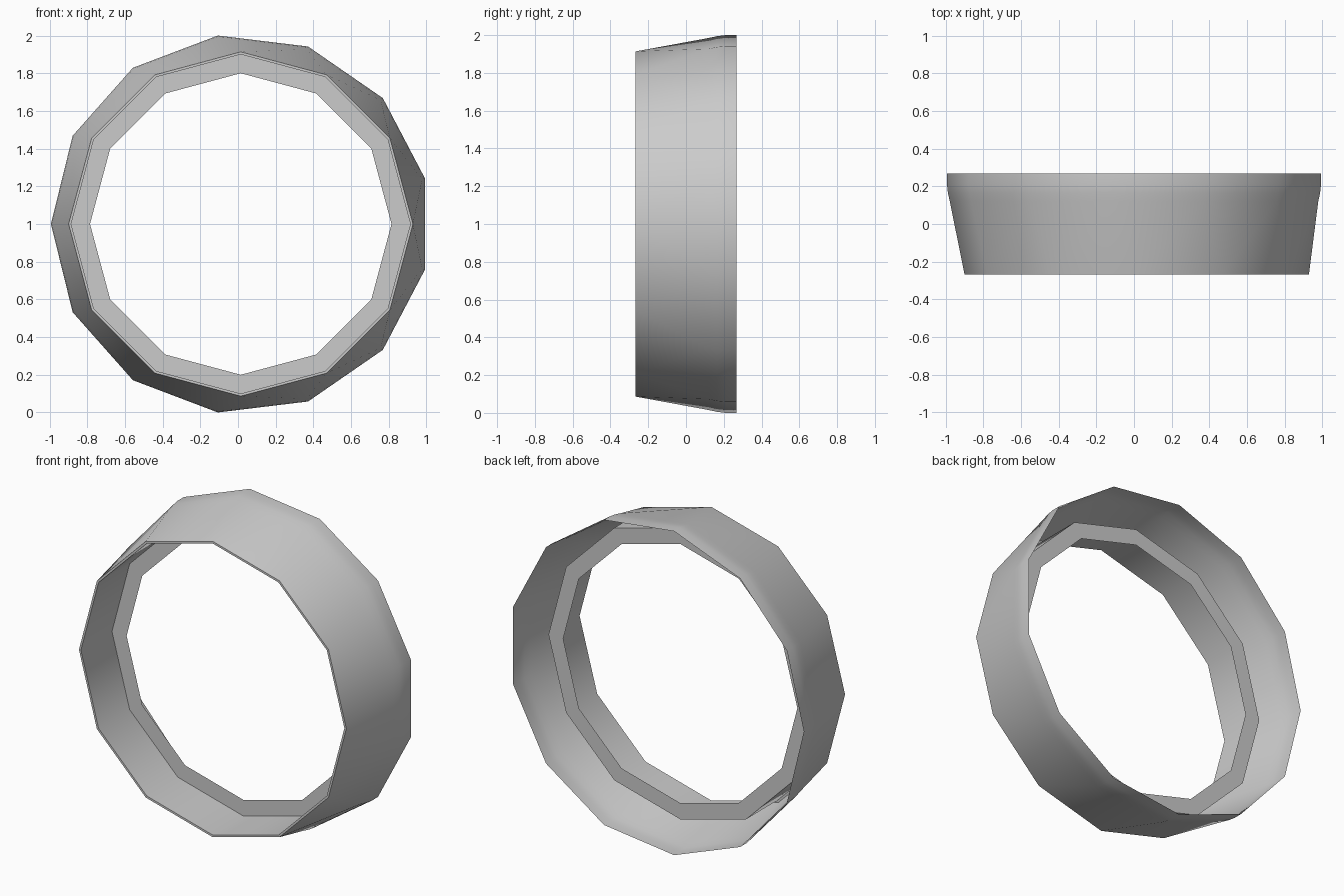
import bpy, math

if "Cube" in bpy.data.objects:
    bpy.data.objects.remove(bpy.data.objects["Cube"])

CX, CZ = 0.0146, 1.0   # ring axis runs along y through this point


def ring(n, r, y):
    """Regular polygon around the y axis, first corner at -x."""
    out = []
    for k in range(n):
        a = math.pi - 2 * math.pi * k / n
        out.append((CX + r * math.cos(a), y, CZ + r * math.sin(a)))
    return out


def stitch(n, m, a0, b0):
    """Faces joining a ring of n corners to a ring of m corners."""
    if n == m:
        return [(a0 + k, a0 + (k + 1) % n, b0 + (k + 1) % n, b0 + k) for k in range(n)]
    faces, i, j = [], 0, 0
    while i < n or j < m:
        a, b = a0 + i % n, b0 + j % m
        if j < m and (i == n or (j + 1) / m <= (i + 1) / n):
            faces.append((a, b0 + (j + 1) % m, b))
            j += 1
        else:
            faces.append((a, a0 + (i + 1) % n, b))
            i += 1
    return faces


def loft(name, rows):
    """Open surface through rows of (sides, radius, y)."""
    verts, faces, start = [], [], 0
    for k, (n, r, y) in enumerate(rows):
        verts += ring(n, r, y)
        if k + 1 < len(rows):
            faces += stitch(n, rows[k + 1][0], start, start + n)
        start += n
    me = bpy.data.meshes.new(name)
    me.from_pydata(verts, [], faces)
    me.update()
    ob = bpy.data.objects.new(name, me)
    bpy.context.collection.objects.link(ob)
    bpy.ops.object.select_all(action='DESELECT')
    ob.select_set(True)
    bpy.context.view_layer.objects.active = ob
    bpy.ops.object.shade_smooth_by_angle(angle=math.radians(35))
    return ob


# Outer shell: 12-sided front edge flaring to a rounded 13-sided back edge
loft("outer_shell", [(12, 0.9135, -0.268), (13, 0.992, 0.12), (13, 1.002, 0.165),
                     (13, 1.0073, 0.21), (13, 1.0073, 0.268)])

# Thin front rim, straight inner sleeve and the flat flange inside
loft("inner_sleeve_and_flange", [(12, 0.9135, -0.268), (12, 0.90, -0.268),
                                 (12, 0.90, 0.035), (12, 0.80, 0.035)])
